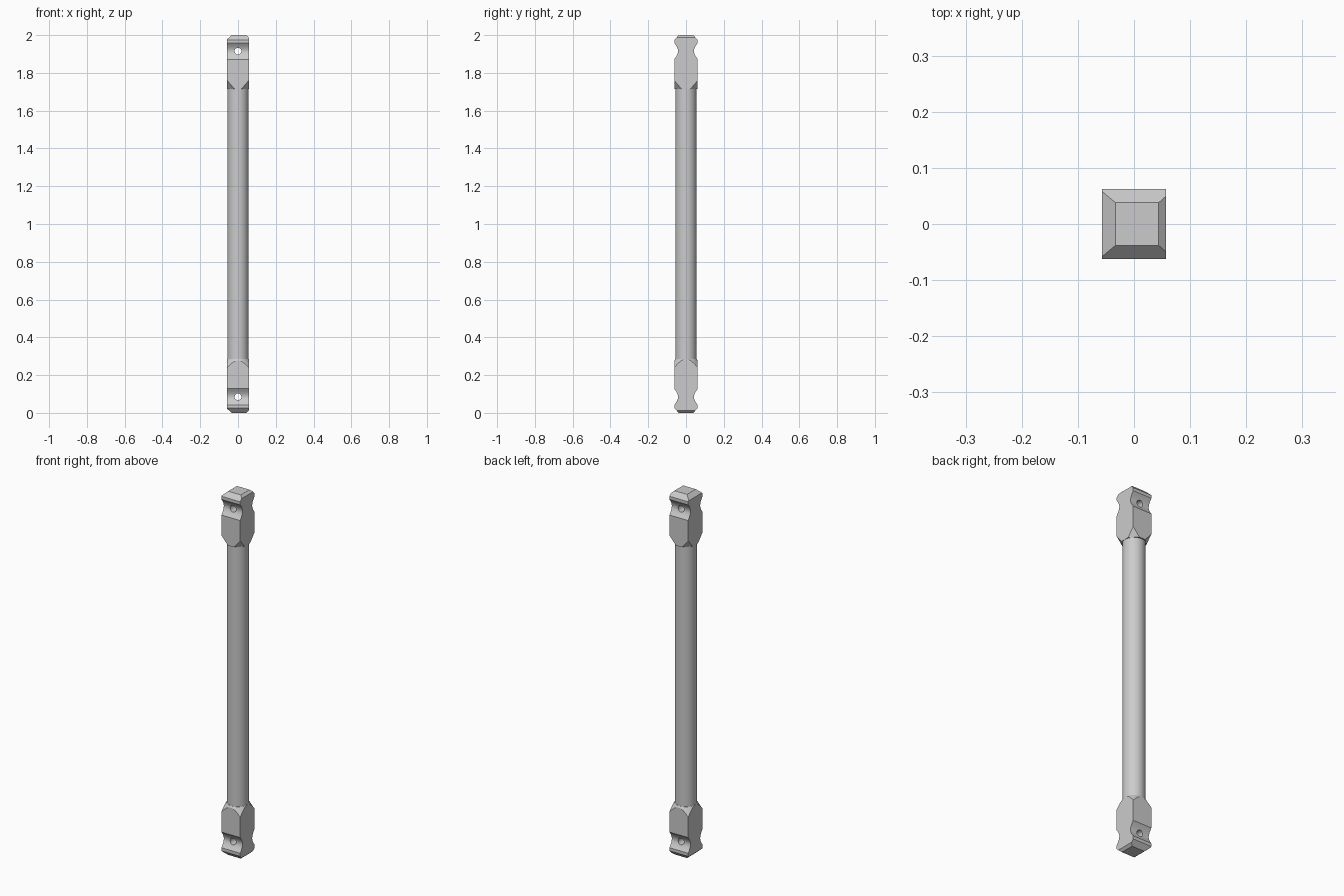
import bpy, bmesh, math
from mathutils import Vector, Matrix

if "Cube" in bpy.data.objects:
    bpy.data.objects.remove(bpy.data.objects["Cube"], do_unlink=True)

HX, HY = 0.057, 0.062          # half width and half depth of the end blocks
LENGTH, SHAFT_R = 2.0, 0.056
BLOCK_H, TAPER = 0.285, 0.045

metal = bpy.data.materials.new("plain grey")
metal.use_nodes = True
GREY = (0.6, 0.6, 0.6, 1)
metal.diffuse_color = GREY
metal.node_tree.nodes["Principled BSDF"].inputs["Base Color"].default_value = GREY


def make_object(name, bm):
    mesh = bpy.data.meshes.new(name)
    bmesh.ops.recalc_face_normals(bm, faces=bm.faces[:])
    bm.to_mesh(mesh)
    bm.free()
    mesh.materials.append(metal)
    obj = bpy.data.objects.new(name, mesh)
    bpy.context.collection.objects.link(obj)
    return obj


def activate(obj):
    bpy.ops.object.select_all(action='DESELECT')
    obj.select_set(True)
    bpy.context.view_layer.objects.active = obj


def slice_off(bm, point, normal):
    """Cut away everything beyond a plane and cap the cut."""
    geom = bm.verts[:] + bm.edges[:] + bm.faces[:]
    cut = bmesh.ops.bisect_plane(bm, geom=geom, plane_co=point, plane_no=normal,
                                 clear_outer=True, dist=1e-6)["geom_cut"]
    edges = [e for e in cut if isinstance(e, bmesh.types.BMEdge) and e.is_boundary]
    if edges:
        bmesh.ops.holes_fill(bm, edges=edges, sides=0)


def end_block(name, corner_angles, flip):
    # Side profile with a concave finger groove near the end
    half = [(0.038, 0), (HY, 0.025), (HY, 0.042)]
    for i in range(1, 12):
        t = i / 12
        half.append((HY - 0.02 * math.sin(math.pi * t), 0.042 + 0.086 * t))
    half += [(HY, 0.128), (HY, BLOCK_H)]
    outline = half + [(-y, z) for y, z in reversed(half)]
    bm = bmesh.new()
    face = bm.faces.new([bm.verts.new((-HX, y, z)) for y, z in outline])
    new = bmesh.ops.extrude_face_region(bm, geom=[face])["geom"]
    bmesh.ops.translate(bm, vec=(2 * HX, 0, 0),
                        verts=[v for v in new if isinstance(v, bmesh.types.BMVert)])
    bmesh.ops.recalc_face_normals(bm, faces=bm.faces[:])

    # Uneven bevels on the two sides of the end
    for side, run, drop in ((-1, 0.024, 0.021), (1, 0.013, 0.012)):
        slice_off(bm, Vector((side * HX, 0, drop)), Vector((side * drop, 0, -run)))

    # Corners taper down to the round shaft
    reach = math.hypot(HX, HY)
    slope = (reach - 0.057) / TAPER
    for quarter in range(4):
        for a in corner_angles:
            ang = math.radians(a + 90 * quarter)
            c, s = math.cos(ang), math.sin(ang)
            slice_off(bm, Vector((0.057 * c, 0.057 * s, BLOCK_H)), Vector((c, s, slope)))

    if flip:
        bmesh.ops.transform(bm, verts=bm.verts[:],
                            matrix=Matrix.Translation((0, 0, LENGTH)) @ Matrix.Diagonal((1, 1, -1, 1)))
    block = make_object(name, bm)

    # Cross hole through the groove
    drill = bmesh.new()
    bmesh.ops.create_cone(drill, cap_ends=True, segments=24, radius1=0.018, radius2=0.018, depth=0.3)
    height = LENGTH - 0.085 if flip else 0.085
    bmesh.ops.transform(drill, verts=drill.verts[:],
                        matrix=Matrix.Translation((0, 0, height)) @ Matrix.Rotation(math.pi / 2, 4, 'X'))
    cutter = make_object(name + "_hole_cutter", drill)
    cutter.hide_render = True
    mod = block.modifiers.new("hole", 'BOOLEAN')
    mod.operation, mod.object, mod.solver = 'DIFFERENCE', cutter, 'EXACT'
    activate(block)
    bpy.ops.object.modifier_apply(modifier=mod.name)
    bpy.data.objects.remove(cutter, do_unlink=True)
    return block


# Flat corner cuts above, a rounded conical taper below
top_block = end_block("top_block", [45], True)
bottom_block = end_block("bottom_block", range(0, 90, 10), False)

# Round shaft between the blocks
bm = bmesh.new()
bmesh.ops.create_cone(bm, cap_ends=True, segments=48, radius1=SHAFT_R, radius2=SHAFT_R,
                      depth=LENGTH - 2 * BLOCK_H + 0.02,
                      matrix=Matrix.Translation((0, 0, LENGTH / 2)))
shaft = make_object("shaft", bm)

for obj in (top_block, bottom_block, shaft):
    activate(obj)
    bpy.ops.object.shade_smooth_by_angle(angle=math.radians(25))
